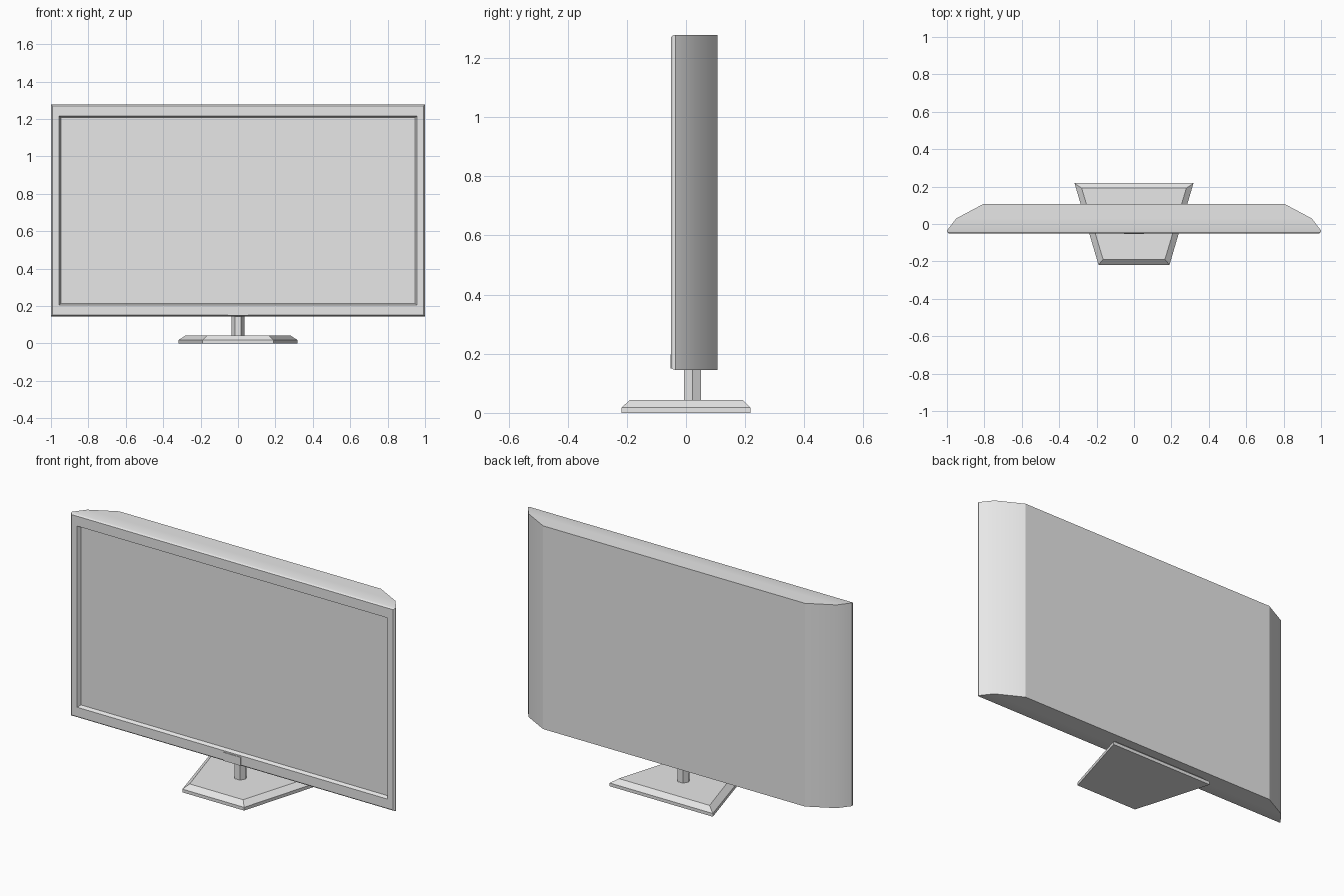
import bpy, bmesh, math

cube = bpy.data.objects.get("Cube")
if cube:
    bpy.data.objects.remove(cube, do_unlink=True)

GREY = (0.8, 0.8, 0.8, 1.0)
grey = bpy.data.materials.new("plain_grey")
grey.use_nodes = True
grey.diffuse_color = GREY
grey.node_tree.nodes["Principled BSDF"].inputs["Base Color"].default_value = GREY


def loft(name, rings, smooth_angle=None):
    """Join equal-length rings of points into a closed, capped solid."""
    bm = bmesh.new()
    loops = [[bm.verts.new(p) for p in ring] for ring in rings]
    for a, b in zip(loops, loops[1:]):
        for i in range(len(a)):
            j = (i + 1) % len(a)
            bm.faces.new((a[i], a[j], b[j], b[i]))
    bm.faces.new(loops[0])
    bm.faces.new(loops[-1])
    bmesh.ops.recalc_face_normals(bm, faces=bm.faces)
    mesh = bpy.data.meshes.new(name)
    bm.to_mesh(mesh)
    bm.free()
    mesh.materials.append(grey)
    obj = bpy.data.objects.new(name, mesh)
    bpy.context.collection.objects.link(obj)
    if smooth_angle:
        bpy.ops.object.select_all(action='DESELECT')
        obj.select_set(True)
        bpy.context.view_layer.objects.active = obj
        bpy.ops.object.shade_smooth_by_angle(angle=math.radians(smooth_angle))
    return obj


def upright(half_width, low, high, y):
    """Rectangle facing the front."""
    return [(-half_width, y, low), (half_width, y, low),
            (half_width, y, high), (-half_width, y, high)]


def trapezoid(front_half, back_half, front_y, back_y, z):
    """Level outline, wider at the back."""
    return [(-front_half, front_y, z), (front_half, front_y, z),
            (back_half, back_y, z), (-back_half, back_y, z)]


def hexagon(radius, y, z):
    return [(radius * math.cos(i * math.pi / 3), y + radius * math.sin(i * math.pi / 3), z)
            for i in range(6)]


# Cabinet: recessed screen, bezel, rounded front edge, then tapered sides
BOTTOM, TOP = 0.145, 1.278
loft("screen_cabinet", [
    upright(0.947, 0.213, 1.207, -0.03),
    upright(0.957, 0.205, 1.215, -0.05),
    upright(0.992, BOTTOM + 0.008, TOP - 0.008, -0.05),
    upright(0.998, BOTTOM + 0.002, TOP - 0.002, -0.044),
    upright(1.0, BOTTOM, TOP, -0.035),
    upright(0.95, BOTTOM, TOP, 0.03),
    upright(0.807, BOTTOM, TOP, 0.106),
], smooth_angle=26)

# Thin control plate on the lower bezel
loft("control_plate", [
    upright(0.053, 0.15, 0.197, -0.053),
    upright(0.053, 0.15, 0.197, -0.048),
])

# Six-sided neck
loft("stand_neck", [hexagon(0.034, 0.022, 0.035), hexagon(0.034, 0.022, 0.16)])

# Trapezoid foot with a sloped upper edge
loft("stand_base", [
    trapezoid(0.19, 0.318, -0.218, 0.218, 0.0),
    trapezoid(0.19, 0.318, -0.218, 0.218, 0.018),
    trapezoid(0.165, 0.28, -0.19, 0.192, 0.043),
])
